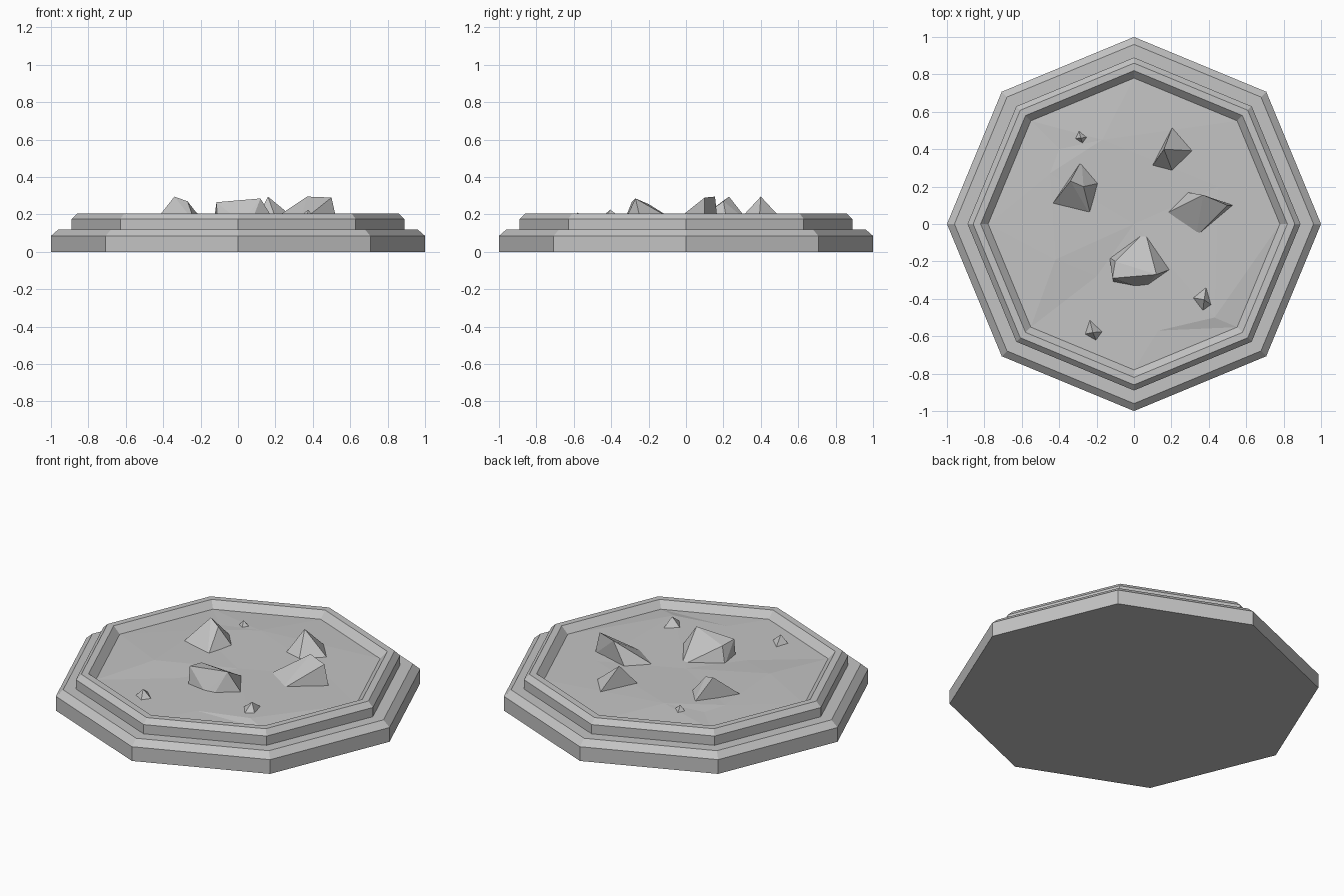
import bpy
import bmesh
from math import cos, sin, pi
from mathutils import Vector
from mathutils.geometry import delaunay_2d_cdt

default_cube = bpy.data.objects.get("Cube")
if default_cube:
    bpy.data.objects.remove(default_cube, do_unlink=True)

SIDES = 8
FLOOR_RADIUS = 0.78
FLOOR_Z = 0.165

# One stone colour for everything
stone = bpy.data.materials.new("grey stone")
stone.use_nodes = True
stone_colour = (0.55, 0.55, 0.55, 1)
stone.diffuse_color = stone_colour
stone.node_tree.nodes["Principled BSDF"].inputs["Base Color"].default_value = stone_colour


def finish(name, bm):
    """Turn a bmesh into a flat-shaded stone object."""
    mesh = bpy.data.meshes.new(name)
    bm.to_mesh(mesh)
    bm.free()
    mesh.materials.append(stone)
    part = bpy.data.objects.new(name, mesh)
    bpy.context.collection.objects.link(part)
    return part


def octagon(radius, z):
    return [Vector((radius * cos(2 * pi * i / SIDES), radius * sin(2 * pi * i / SIDES), z))
            for i in range(SIDES)]


# Stepped plinth: octagonal rings with two bevelled tiers and a sunken rim
def build_plinth():
    profile = [(1, 0), (1, 0.085), (0.96, 0.12), (0.89, 0.12), (0.89, 0.175),
               (0.86, 0.205), (0.82, 0.205), (FLOOR_RADIUS, FLOOR_Z)]
    bm = bmesh.new()
    rings = [[bm.verts.new(p) for p in octagon(r, z)] for r, z in profile]
    bm.faces.new(list(reversed(rings[0])))
    for lower, upper in zip(rings, rings[1:]):
        for i in range(SIDES):
            j = (i + 1) % SIDES
            bm.faces.new((lower[i], lower[j], upper[j], upper[i]))
    finish("stepped_plinth", bm)


# Uneven ground: a few raised and lowered points joined to the rim
def build_ground():
    bumps = [(-0.4, 0.4, 0.17), (-0.17, 0.45, 0.18), (-0.45, 0.27, 0.175),
             (-0.42, -0.19, 0.18), (-0.2, -0.28, 0.165), (0, 0, 0.17),
             (0.13, -0.57, 0.17), (0.43, -0.5, 0.18), (0.45, 0.2, 0.17)]
    points = octagon(FLOOR_RADIUS, FLOOR_Z) + [Vector(b) for b in bumps]
    flat = [p.to_2d() for p in points]
    rim = [(i, (i + 1) % SIDES) for i in range(SIDES)]
    coords, _, faces, origins, _, _ = delaunay_2d_cdt(flat, rim, [], 1, 0.0001)
    bm = bmesh.new()
    verts = [bm.verts.new((c.x, c.y, points[o[0]].z)) for c, o in zip(coords, origins)]
    for face in faces:
        bm.faces.new([verts[i] for i in face])
    bmesh.ops.recalc_face_normals(bm, faces=bm.faces)
    if sum(f.normal.z for f in bm.faces) < 0:
        bmesh.ops.reverse_faces(bm, faces=bm.faces)
    finish("uneven_ground", bm)


# Rock: hull around a buried footprint and one or more peaks
def build_rock(name, footprint, peaks):
    bm = bmesh.new()
    for x, y in footprint:
        bm.verts.new((x, y, FLOOR_Z - 0.01))
    for peak in peaks:
        bm.verts.new(peak)
    hull = bmesh.ops.convex_hull(bm, input=bm.verts)
    unused = {v for v in hull["geom_interior"] + hull["geom_unused"]
              if isinstance(v, bmesh.types.BMVert)}
    bmesh.ops.delete(bm, geom=list(unused), context="VERTS")
    bmesh.ops.recalc_face_normals(bm, faces=bm.faces)
    finish(name, bm)


build_plinth()
build_ground()

# Large rocks
build_rock("left_back_rock",
           [(0.21, 0.53), (0.33, 0.39), (0.21, 0.27), (0.09, 0.3)],
           [(0.16, 0.4, 0.295)])
build_rock("right_back_rock",
           [(-0.28, 0.34), (-0.18, 0.22), (-0.23, 0.04), (-0.45, 0.09)],
           [(-0.34, 0.23, 0.295), (-0.27, 0.2, 0.27)])
build_rock("left_rock",
           [(0.16, 0.05), (0.28, 0.17), (0.33, -0.07), (0.53, 0.1)],
           [(0.37, 0.155, 0.295), (0.5, 0.1, 0.29)])
build_rock("front_rock",
           [(0.06, -0.04), (0.2, -0.24), (0.07, -0.33), (0.02, -0.335),
            (-0.11, -0.31), (-0.13, -0.18)],
           [(-0.115, -0.29, 0.265), (-0.1, -0.2, 0.255), (0.12, -0.27, 0.285)])

# Pebbles
build_rock("back_pebble",
           [(-0.3, 0.52), (-0.33, 0.455), (-0.27, 0.415), (-0.23, 0.465)],
           [(-0.285, 0.46, 0.205)])
build_rock("left_front_pebble",
           [(0.39, -0.31), (0.29, -0.39), (0.365, -0.49), (0.43, -0.445)],
           [(0.375, -0.405, 0.225)])
build_rock("right_front_pebble",
           [(-0.24, -0.5), (-0.27, -0.59), (-0.2, -0.63), (-0.16, -0.575)],
           [(-0.22, -0.58, 0.21)])
